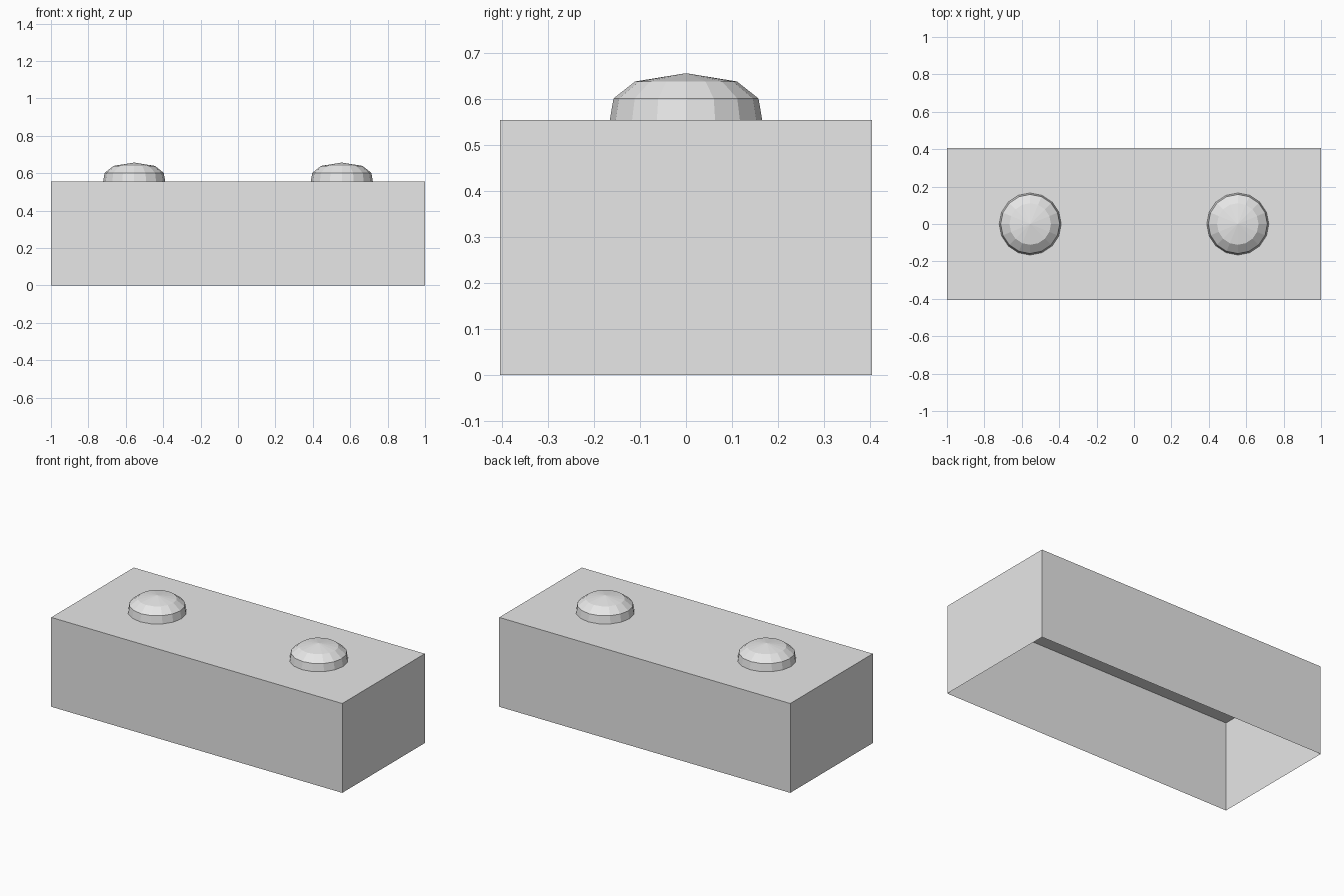
import bpy, bmesh, math

if "Cube" in bpy.data.objects:
    bpy.data.objects.remove(bpy.data.objects["Cube"])

grey = bpy.data.materials.new("plain grey")
grey.diffuse_color = (0.8, 0.8, 0.8, 1)
grey.use_nodes = True
grey.node_tree.nodes["Principled BSDF"].inputs["Base Color"].default_value = grey.diffuse_color

HX, HY, TOP = 1.0, 0.405, 0.555


def finish(name, bm):
    bmesh.ops.recalc_face_normals(bm, faces=bm.faces[:])
    me = bpy.data.meshes.new(name)
    bm.to_mesh(me)
    bm.free()
    me.materials.append(grey)
    ob = bpy.data.objects.new(name, me)
    bpy.context.collection.objects.link(ob)
    return ob


# Thin-skinned block, open underneath
bm = bmesh.new()
bmesh.ops.create_cube(bm, size=1)
for v in bm.verts:
    v.co = (v.co.x * 2 * HX, v.co.y * 2 * HY, (v.co.z + 0.5) * TOP)
bottom = [f for f in bm.faces if f.calc_center_median().z < 0.01]
bmesh.ops.delete(bm, geom=bottom, context='FACES_ONLY')
finish("block_shell", bm)


# Low-poly domed stud: three rings and a tip
def stud(name, x, sides=16):
    bm = bmesh.new()
    rings = []
    for r, z in [(0.166, TOP), (0.158, 0.602), (0.111, 0.639)]:
        rings.append([bm.verts.new((x + r * math.cos(2 * math.pi * i / sides),
                                    r * math.sin(2 * math.pi * i / sides), z))
                      for i in range(sides)])
    tip = bm.verts.new((x, 0, 0.657))
    for i in range(sides):
        j = (i + 1) % sides
        for a, b in zip(rings, rings[1:]):
            bm.faces.new((a[i], a[j], b[j], b[i]))
        bm.faces.new((rings[-1][i], rings[-1][j], tip))
    ob = finish(name, bm)
    # make sure the open dome faces outward
    if ob.data.polygons[2].normal.z < 0:
        ob.data.flip_normals()


stud("left_stud", -0.555)
stud("right_stud", 0.555)
